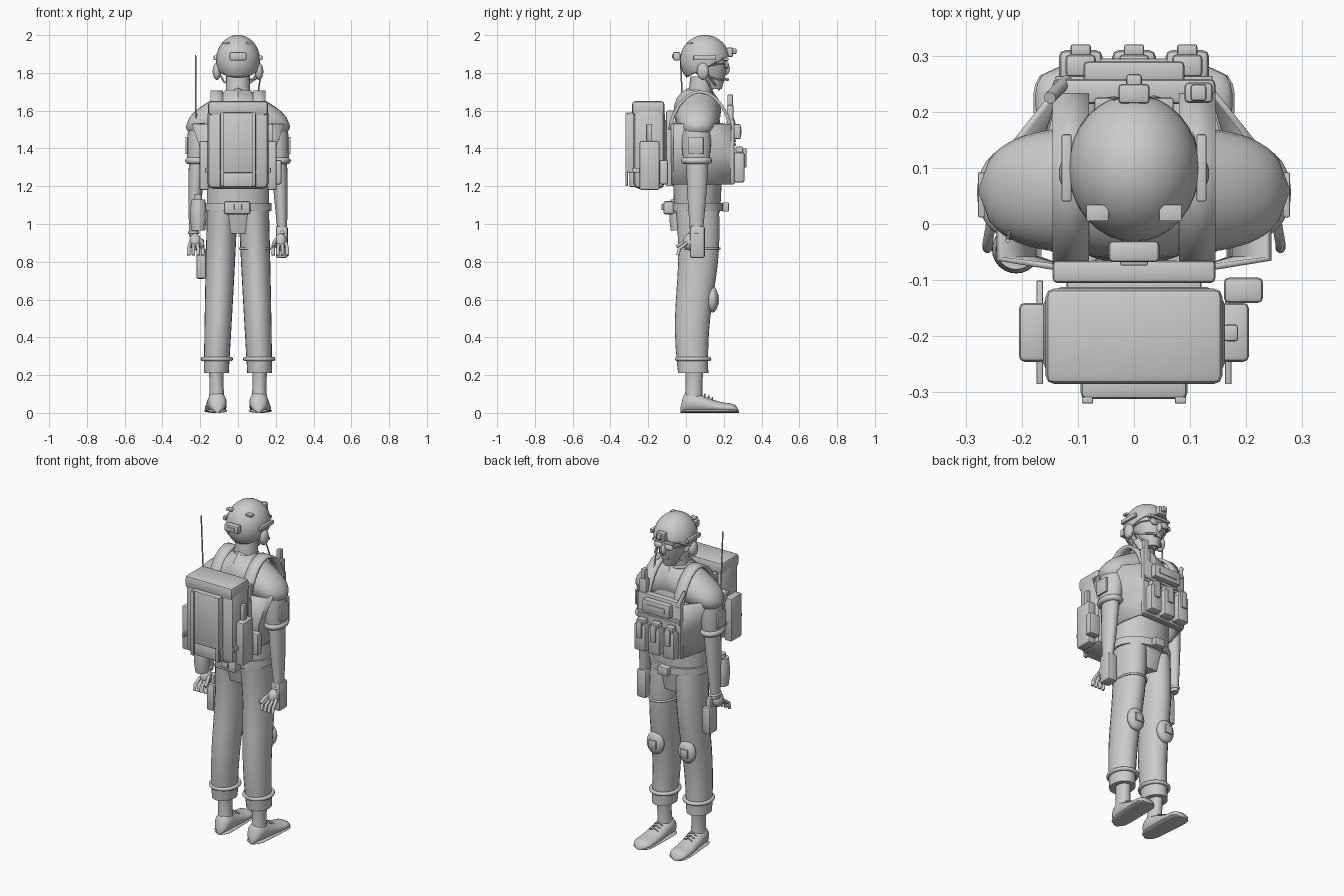
import bpy
import bmesh
from math import sin, cos, pi
from mathutils import Vector

if "Cube" in bpy.data.objects:
    bpy.data.objects.remove(bpy.data.objects["Cube"])

grey = bpy.data.materials.new("plain_grey")
grey.use_nodes = True
grey.diffuse_color = (0.6, 0.6, 0.6, 1)
grey.node_tree.nodes["Principled BSDF"].inputs["Base Color"].default_value = grey.diffuse_color
meshes = []


def place(name, data, mirror):
    data.materials.append(grey)
    part = bpy.data.objects.new(name, data)
    bpy.context.collection.objects.link(part)
    if mirror:
        part.modifiers.new("mirror", 'MIRROR')
    return part


def finish(name, bm, mirror=False):
    bmesh.ops.recalc_face_normals(bm, faces=bm.faces)
    mesh = bpy.data.meshes.new(name)
    bm.to_mesh(mesh)
    bm.free()
    part = place(name, mesh, mirror)
    meshes.append(part)
    return part


def thicken(part, amount):
    solid = part.modifiers.new("thickness", 'SOLIDIFY')
    solid.thickness = amount
    solid.offset = 0


def box(name, at, size, mirror=False):
    """Box with rounded edges."""
    bm = bmesh.new()
    bmesh.ops.create_cube(bm, size=1)
    bmesh.ops.scale(bm, vec=size, verts=bm.verts)
    bmesh.ops.bevel(bm, geom=bm.edges[:], offset=min(size) / 5, segments=2, affect='EDGES', profile=0.5)
    bmesh.ops.translate(bm, vec=at, verts=bm.verts)
    return finish(name, bm, mirror)


def sphere_mesh(at, radii):
    bm = bmesh.new()
    bmesh.ops.create_uvsphere(bm, u_segments=32, v_segments=20, radius=1)
    bmesh.ops.scale(bm, vec=radii, verts=bm.verts)
    bmesh.ops.translate(bm, vec=at, verts=bm.verts)
    return bm


def ball(name, at, radii, mirror=False):
    return finish(name, sphere_mesh(at, radii), mirror)


def skin(name, loops, mirror=False, capped=True):
    """Join equal loops of points into one surface."""
    bm = bmesh.new()
    rows = [[bm.verts.new(point) for point in loop] for loop in loops]
    for low, high in zip(rows, rows[1:]):
        for i in range(len(low)):
            bm.faces.new((low[i - 1], low[i], high[i], high[i - 1]))
    if capped:
        bm.faces.new(rows[0])
        bm.faces.new(rows[-1])
    return finish(name, bm, mirror)


AXIS_X, AXIS_Y, AXIS_Z = Vector((1, 0, 0)), Vector((0, 1, 0)), Vector((0, 0, 1))


def oval(centre, a, b, first=AXIS_X, second=AXIS_Y, sides=24):
    turns = [2 * pi * i / sides for i in range(sides)]
    return [Vector(centre) + first * a * cos(t) + second * b * sin(t) for t in turns]


def limb(name, top, bottom, top_size, bottom_size, bulge=0.0, sway=0.0, mirror=False):
    """Tapered oval column that may swell in the middle and sway along y."""
    steps = 12
    loops = []
    for k in range(steps + 1):
        t = k / steps
        a, b = Vector(top_size).lerp(Vector(bottom_size), t) * (1 + bulge * sin(pi * t))
        centre = Vector(top).lerp(Vector(bottom), t) + AXIS_Y * sway * sin(2 * pi * t)
        loops.append(oval(centre, a, b))
    return skin(name, loops, mirror)


def cord(name, points, radius, mirror=False, closed=False):
    curve = bpy.data.curves.new(name, 'CURVE')
    curve.dimensions = '3D'
    curve.bevel_depth = radius
    curve.use_fill_caps = True
    line = curve.splines.new('POLY')
    line.points.add(len(points) - 1)
    for target, point in zip(line.points, points):
        target.co = (*point, 1)
    line.use_cyclic_u = closed
    return place(name, curve, mirror)


def hoop(name, centre, a, b, radius, mirror=False):
    return cord(name, oval(centre, a, b), radius, mirror, closed=True)


def shoe_part(name, height, margin):
    """Rounded slice profile swept from heel to toe, slightly splayed."""
    steps, loops = 20, []
    for k in range(steps + 1):
        t = k / steps
        taper = (1.04 - abs(2 * t - 1) ** 7) ** 0.5
        tall = height(t) * taper / 2
        wide = (.048 + .01 * t + margin) * taper
        loops.append(oval((.108 + .014 * t, -.03 + .31 * t, tall), wide, tall, second=AXIS_Z))
    return skin(name, loops, mirror=True)


# Shirt with sloping shoulders
shirt = [(1.06, .168, .122), (1.2, .165, .13), (1.4, .175, .135), (1.5, .19, .13),
         (1.58, .17, .115), (1.65, .12, .09), (1.71, .065, .06)]
body = skin("shirt", [oval((0, .06, z), a, b) for z, a, b in shirt], capped=False)
body.modifiers.new("smooth", 'SUBSURF').levels = 1
yoke = []
for k in range(17):
    t = k / 16
    taper = (1.01 - t ** 6) ** .5
    yoke.append(oval((.275 * t, .06, 1.6 - .085 * t), (.125 - .03 * t) * taper, (.13 - .06 * t) * taper,
                     first=AXIS_Y, second=AXIS_Z))
skin("shirt_shoulders", yoke, mirror=True)
hoop("collar", (0, .07, 1.69), a=.07, b=.065, radius=.01)

# Trousers
limb("pelvis", top=(0, .06, 1.1), bottom=(0, .065, .95), top_size=(.165, .12), bottom_size=(.12, .09))
limb("trouser_legs", top=(.083, .06, 1.08), bottom=(.115, .038, .21), top_size=(.081, .115),
     bottom_size=(.066, .08), bulge=.02, sway=.012, mirror=True)
hoop("trouser_cuffs", (.112, .038, .285), a=.075, b=.085, radius=.011, mirror=True)
ball("knee_pads", at=(.105, .14, .6), radii=(.055, .032, .068), mirror=True)
box("knee_plates", at=(.105, .166, .6), size=(.05, .02, .05), mirror=True)

# Ankles and shoes
limb("ankles", top=(.116, .045, .24), bottom=(.112, .04, .07), top_size=(.04, .05),
     bottom_size=(.042, .048), bulge=-.1, mirror=True)
shoe_part("shoes", lambda t: .086 + .034 * cos(pi * min(1, t * 1.2)), margin=0)
shoe_part("shoe_soles", lambda t: .022, margin=.004)
for k in range(3):
    lace = Vector((.114, .1 + .02 * k, .098 - .009 * k))
    ends = [lace + Vector((side * .026, 0, -.012)) for side in (-1, 1)]
    cord("shoe_laces", [ends[0], lace, ends[1]], radius=.004, mirror=True)

# Arms, sleeves and hands
limb("sleeves", top=(.195, .055, 1.56), bottom=(.217, .055, 1.33),
     top_size=(.06, .07), bottom_size=(.052, .068), bulge=.12, mirror=True)
hoop("sleeve_cuffs", (.217, .056, 1.335), a=.045, b=.064, radius=.018, mirror=True)
limb("forearms", top=(.217, .06, 1.36), bottom=(.236, .055, .93),
     top_size=(.042, .058), bottom_size=(.023, .032), bulge=.1, mirror=True)
hoop("wristbands", (.235, .055, .955), a=.023, b=.033, radius=.008, mirror=True)
ball("palms", at=(.226, .02, .905), radii=(.032, .036, .045), mirror=True)
for k in range(4):
    knuckle = Vector((.2 + .018 * k, .005, .9))
    bend = knuckle + Vector((.007 * (k - 2), -.04, -.03))
    cord("fingers", [knuckle, bend, bend + Vector((0, -.008, -.035))], radius=.009, mirror=True)
cord("thumbs", [(.21, .03, .93), (.19, -.02, .9), (.185, -.05, .88)], radius=.009, mirror=True)
box("arm_patches", at=(.272, .052, 1.415), size=(.012, .08, .09), mirror=True)

# Plate carrier: flared shell and shoulder straps
shell = []
for z, flare in ((1.21, .04), (1.36, .05), (1.53, .11)):
    near = [(.14, .235), (.13 + flare, .11), (.13 + flare, -.062), (.13, -.078)]
    shell.append([(x, y, z) for x, y in near] + [(-x, y, z) for x, y in reversed(near)])
thicken(skin("vest_shell", shell, capped=False), .012)
bm = bmesh.new()
edges = []
for k in range(13):
    t = pi * k / 12
    y, z = .075 + .16 * cos(t), 1.5 + .2 * max(0, sin(t)) ** 1.3
    edges.append([bm.verts.new((x, y, z)) for x in (.08, .145)])
for first, second in zip(edges, edges[1:]):
    bm.faces.new((*first, *reversed(second)))
thicken(finish("shoulder_straps", bm, mirror=True), .016)

# Vest panels and pouches
box("vest_front_panel", at=(0, .236, 1.38), size=(.29, .044, .34))
box("vest_back_panel", at=(0, -.085, 1.4), size=(.29, .04, .4))
box("admin_pouch", at=(0, .27, 1.49), size=(.18, .04, .08))
box("admin_label", at=(0, .29, 1.49), size=(.12, .01, .03))
for z in (1.42, 1.44):
    box("webbing_row", at=(0, .257, z), size=(.28, .014, .014))
for x in (-.095, 0, .095):
    box("magazine_pouch", at=(x, .28, 1.3), size=(.078, .06, .16))
    box("magazine_top", at=(x, .282, 1.38), size=(.054, .04, .06))
    box("magazine_flap", at=(x, .31, 1.35), size=(.036, .02, .1))
box("chest_radio", at=(.115, .234, 1.565), size=(.05, .036, .13))
box("radio_knob", at=(.115, .234, 1.65), size=(.028, .03, .07))
cord("radio_cable", [(.1, .22, 1.58), (.1, .17, 1.65), (.12, .09, 1.79)], radius=.004)
cord("chest_tool", [(-.12, .255, 1.52), (-.15, .225, 1.61)], radius=.011)

# Belt and hip gear
limb("belt", top=(0, .06, 1.112), bottom=(0, .06, 1.068), top_size=(.178, .138), bottom_size=(.178, .138))
box("belt_buckle", at=(0, .21, 1.09), size=(.07, .036, .05))
box("belt_back_pouch", at=(-.005, -.09, 1.086), size=(.14, .06, .07))
box("belt_back_clip", at=(0, -.122, 1.09), size=(.04, .014, .034))
limb("canteen", top=(-.21, -.045, 1.13), bottom=(-.21, -.045, .965),
     top_size=(.036, .036), bottom_size=(.036, .036), bulge=.2)
limb("canteen_cap", top=(-.21, -.045, 1.155), bottom=(-.21, -.045, 1.12),
     top_size=(.02, .02), bottom_size=(.02, .02))
box("thigh_pouch", at=(.232, .06, .905), size=(.064, .08, .17))
box("thigh_holster", at=(-.195, .05, .79), size=(.052, .08, .16))
box("holster_grip", at=(-.197, .05, .88), size=(.035, .045, .08))
hoop("thigh_strap", (.09, .072, .87), a=.08, b=.106, radius=.006)

# Backpack
box("backpack_body", at=(0, -.196, 1.4), size=(.325, .168, .43))
box("backpack_lid", at=(0, -.2, 1.613), size=(.315, .17, .074))
box("backpack_pocket", at=(0, -.285, 1.43), size=(.19, .054, .32))
box("backpack_lower_pocket", at=(0, -.28, 1.235), size=(.19, .04, .08))
box("backpack_straps", at=(.083, -.314, 1.395), size=(.02, .012, .39), mirror=True)
box("pack_side_pouches", at=(.18, -.193, 1.31), size=(.05, .105, .26), mirror=True)
box("pack_bottle", at=(.173, -.194, 1.475), size=(.025, .03, .11))
box("compression_straps", at=(.168, -.193, 1.285), size=(.012, .185, .024), mirror=True)
box("pack_radio", at=(.195, -.118, 1.275), size=(.07, .045, .13))
box("pack_harness", at=(0, -.11, 1.4), size=(.24, .03, .3))
cord("antenna", [(-.222, -.015, 1.55), (-.225, -.03, 1.895)], radius=.004)

# Neck and face
limb("neck", top=(0, .085, 1.78), bottom=(0, .07, 1.62), top_size=(.062, .062), bottom_size=(.068, .065))
limb("face", top=(0, .105, 1.93), bottom=(0, .15, 1.715), top_size=(.086, .096), bottom_size=(.035, .04), bulge=.3)
ball("nose", at=(0, .212, 1.82), radii=(.015, .02, .03))
box("mouth", at=(0, .198, 1.77), size=(.05, .02, .014))

# Helmet: dome trimmed level at the back and rising to the brow
bm = sphere_mesh((0, .1, 1.866), (.112, .127, .13))
for point, normal in (((0, 0, 1.775), (0, 0, 1)), ((0, .23, 1.89), (0, -.5, 1))):
    bmesh.ops.bisect_plane(bm, geom=bm.verts[:] + bm.edges[:] + bm.faces[:], plane_co=point,
                           plane_no=normal, clear_inner=True)
thicken(finish("helmet", bm), .01)
box("helmet_front_mount", at=(0, .232, 1.91), size=(.056, .035, .05))
box("helmet_lamp", at=(0, .253, 1.915), size=(.028, .028, .03))
box("helmet_back_box", at=(0, -.049, 1.888), size=(.09, .038, .045))
box("helmet_back_plate", at=(0, -.067, 1.888), size=(.05, .014, .02))
box("helmet_rails", at=(.12, .1, 1.88), size=(.018, .12, .024), mirror=True)
box("helmet_tabs", at=(.065, .02, 1.958), size=(.04, .03, .012), mirror=True)

# Headset and glasses
box("goggle_bridge", at=(0, .21, 1.872), size=(.14, .03, .016))
ball("ear_cups", at=(.112, .09, 1.808), radii=(.022, .032, .045), mirror=True)
ball("lenses", at=(.036, .215, 1.842), radii=(.028, .012, .019), mirror=True)
cord("glasses_arms", [(.06, .21, 1.845), (.09, .16, 1.845), (.1, .09, 1.83)], radius=.004, mirror=True)
cord("chin_straps", [(.1, .11, 1.8), (.075, .14, 1.755), (0, .175, 1.71)], radius=.005, mirror=True)
cord("microphone_boom", [(.115, .1, 1.79), (.09, .17, 1.765), (.04, .218, 1.765)], radius=.005)
ball("microphone", at=(.035, .22, 1.765), radii=(.014, .009, .009))

# Smooth surfaces with sharp corners
bpy.ops.object.select_all(action='DESELECT')
for part in meshes:
    part.select_set(True)
bpy.context.view_layer.objects.active = meshes[0]
bpy.ops.object.shade_smooth_by_angle(angle=.6)
